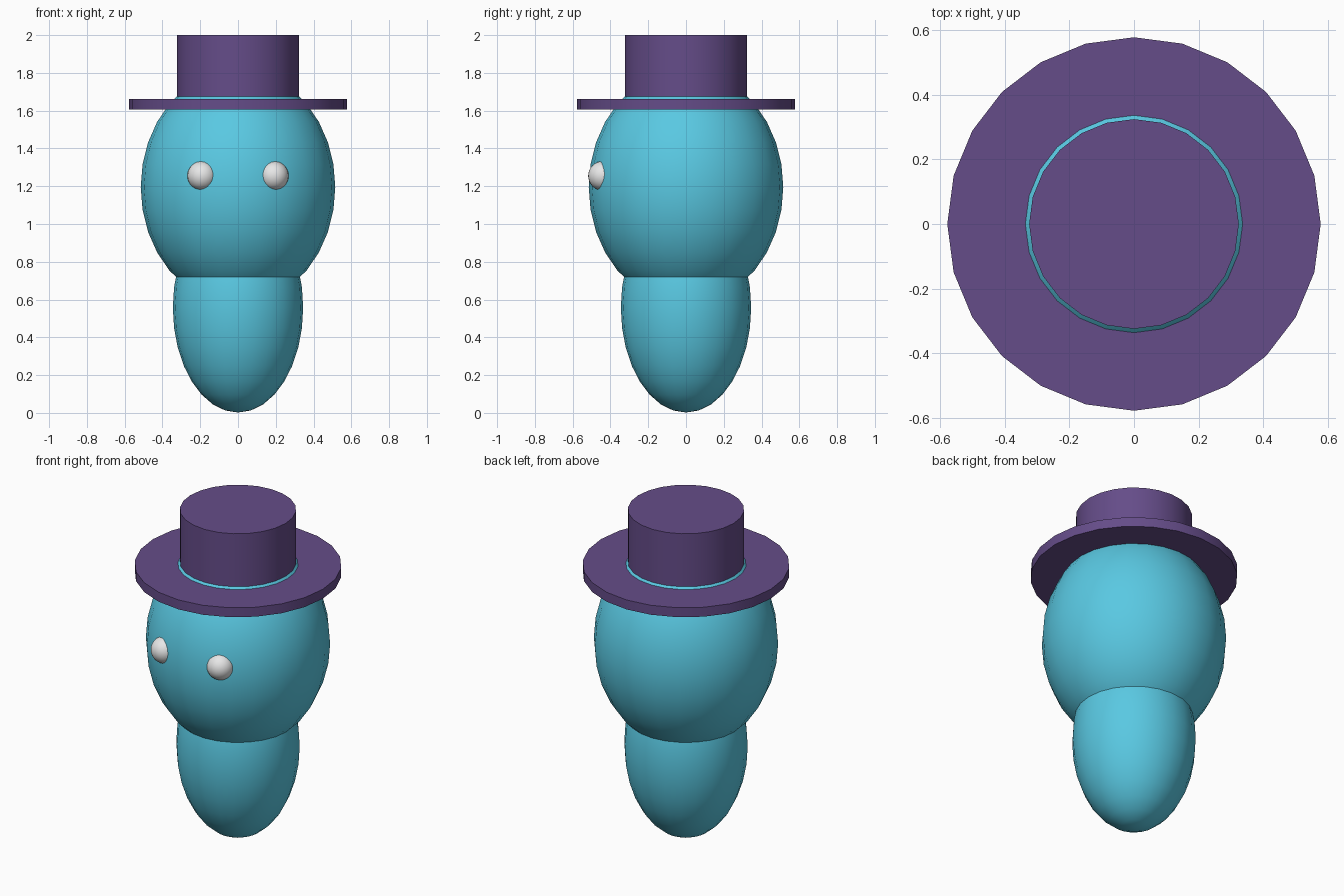
import bpy
import math

cube = bpy.data.objects.get("Cube")
if cube:
    bpy.data.objects.remove(cube, do_unlink=True)


def make_material(name, rgb):
    mat = bpy.data.materials.new(name)
    mat.use_nodes = True
    colour = (*rgb, 1.0)
    mat.diffuse_color = colour
    mat.node_tree.nodes["Principled BSDF"].inputs["Base Color"].default_value = colour
    return mat


def finish(name, mat):
    obj = bpy.context.object
    obj.name = name
    obj.data.materials.append(mat)
    bpy.ops.object.transform_apply(location=False, rotation=False, scale=True)
    bpy.ops.object.shade_smooth_by_angle(angle=math.radians(35))
    return obj


def ellipsoid(name, mat, location, radii):
    bpy.ops.mesh.primitive_uv_sphere_add(segments=24, ring_count=16, radius=1, location=location)
    bpy.context.object.scale = radii
    return finish(name, mat)


def disc(name, mat, radius, bottom, top):
    bpy.ops.mesh.primitive_cylinder_add(vertices=24, radius=radius, depth=top - bottom,
                                        location=(0, 0, (bottom + top) / 2))
    return finish(name, mat)


teal = make_material("teal skin", (0.10, 0.58, 0.76))
purple = make_material("purple felt", (0.13, 0.073, 0.25))
white = make_material("eye white", (0.8, 0.8, 0.8))

# Tapered body and large egg-shaped head
ellipsoid("body", teal, (0, 0, 0.557), (0.345, 0.345, 0.555))
ellipsoid("head", teal, (0, 0, 1.195), (0.515, 0.515, 0.622))

# Eyes half sunk into the face
for side, x in (("left", 0.19), ("right", -0.19)):
    ellipsoid(side + "_eye", white, (x, -0.44, 1.255), (0.078, 0.078, 0.078))

# Top hat: the head shows as a thin band around the crown
disc("hat_brim", purple, 0.577, 1.605, 1.663)
disc("hat_crown", purple, 0.324, 1.62, 2.0)
